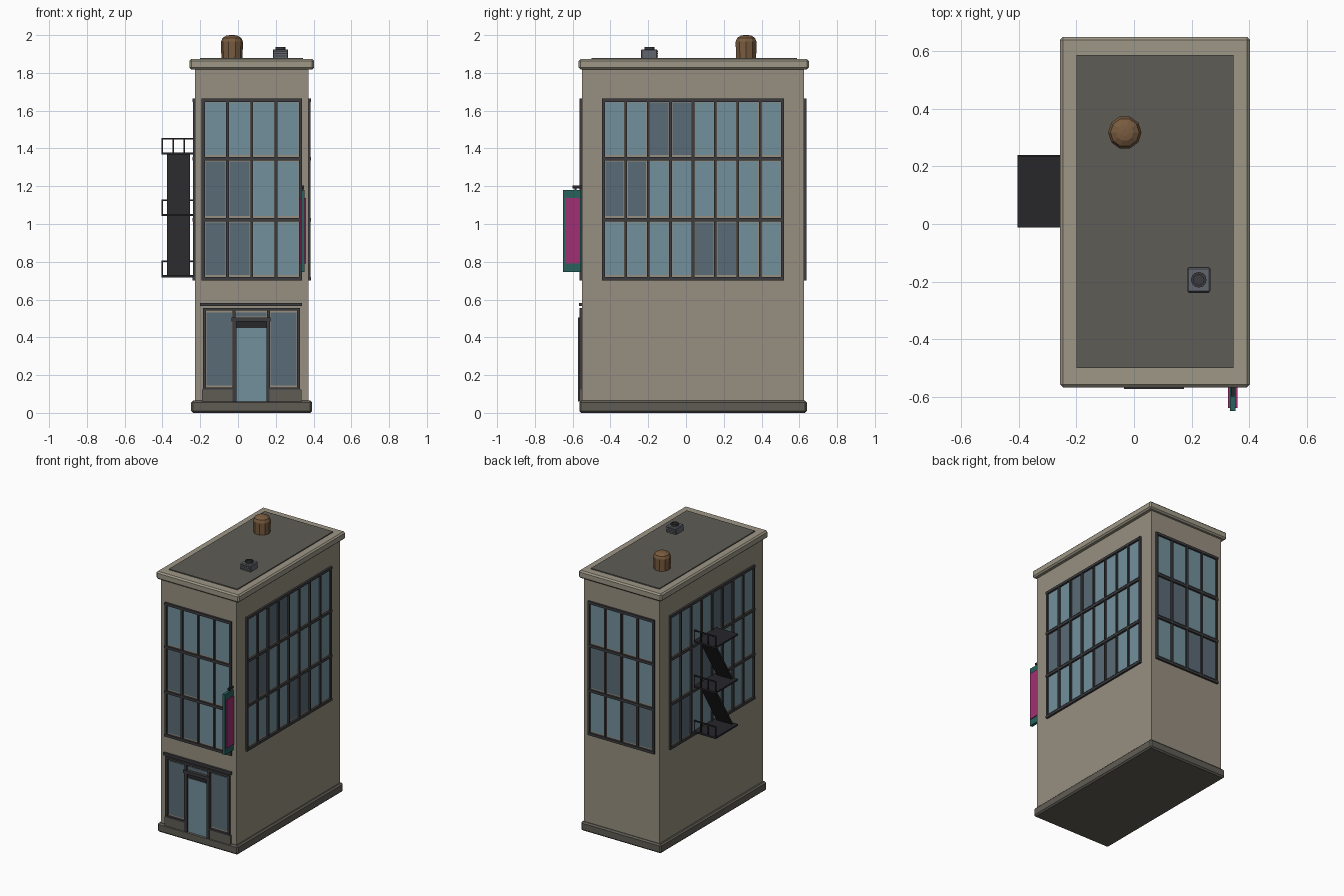
import bpy, bmesh
from math import cos, sin, pi
from mathutils import Matrix, Vector

if "Cube" in bpy.data.objects:
    bpy.data.objects.remove(bpy.data.objects["Cube"])

CX, CY, HX, HY = 0.073, 0.037, 0.30, 0.588      # body centre and half sizes


def mat(name, r, g, b):
    m = bpy.data.materials.new(name)
    m.diffuse_color = (r, g, b, 1)
    m.use_nodes = True
    m.node_tree.nodes["Principled BSDF"].inputs["Base Color"].default_value = m.diffuse_color
    return m


STONE = mat("stone", 0.31, 0.275, 0.215)
TRIM = mat("trim", 0.34, 0.31, 0.24)
BASE = mat("base", 0.115, 0.108, 0.09)
ROOF = mat("roof", 0.11, 0.108, 0.092)
FRAME = mat("frame", 0.045, 0.045, 0.05)
LIGHT = mat("light_glass", 0.17, 0.28, 0.33)
DARK = mat("dark_glass", 0.10, 0.145, 0.18)
IRON = mat("iron", 0.02, 0.02, 0.024)
WOOD = mat("wood", 0.19, 0.105, 0.05)
METAL = mat("metal", 0.12, 0.13, 0.15)
TEAL = mat("teal", 0.02, 0.12, 0.11)
PINK = mat("pink", 0.35, 0.03, 0.17)


def finish(name, bm, material):
    bmesh.ops.recalc_face_normals(bm, faces=bm.faces)
    me = bpy.data.meshes.new(name)
    bm.to_mesh(me)
    bm.free()
    me.materials.append(material)
    ob = bpy.data.objects.new(name, me)
    bpy.context.collection.objects.link(ob)
    return ob


def boxes(name, material, spans, xf=Matrix(), bevel=0):
    """One object from boxes given as (x0, x1, y0, y1, z0, z1)."""
    bm = bmesh.new()
    for x0, x1, y0, y1, z0, z1 in spans:
        m = Matrix.Translation(((x0 + x1) / 2, (y0 + y1) / 2, (z0 + z1) / 2))
        m = m @ Matrix.Diagonal((x1 - x0, y1 - y0, z1 - z0, 1))
        bmesh.ops.create_cube(bm, size=1, matrix=xf @ m)
    if bevel:
        bmesh.ops.bevel(bm, geom=bm.edges[:], offset=bevel, segments=1, affect='EDGES')
    return finish(name, bm, material)


def lathe(name, material, profile, x, y, sides):
    bm = bmesh.new()
    rings = [[bm.verts.new((x + r * cos(2 * pi * i / sides), y + r * sin(2 * pi * i / sides), z))
              for i in range(sides)] for r, z in profile]
    for a, b in zip(rings, rings[1:]):
        for i in range(sides):
            j = (i + 1) % sides
            bm.faces.new((a[i], a[j], b[j], b[i]))
    bm.faces.new(rings[0])
    bm.faces.new(rings[-1])
    return finish(name, bm, material)


# Main masses
boxes("body", STONE, [(CX - HX, CX + HX, CY - HY, CY + HY, 0.03, 1.84)])
boxes("plinth", BASE, [(-0.248, 0.392, -0.565, 0.64, 0, 0.065)], bevel=0.01)
boxes("cornice", TRIM, [(-0.257, 0.403, -0.568, 0.65, 1.818, 1.873)], bevel=0.01)
boxes("roof_deck", ROOF, [(-0.20, 0.345, -0.50, 0.588, 1.85, 1.88)])


# Upper window grids: local x runs along the wall, -y points outward
def window_wall(side, angle, dist, half, rows):
    xf = Matrix.Translation((CX, CY, 0)) @ Matrix.Rotation(angle, 4, 'Z') @ Matrix.Translation((0, -dist, 0))
    n = len(rows[0])
    cell = 2 * half / n
    levels = [1.655, 1.345, 1.022, 0.71]
    bars = [(-half - 0.008, half + 0.008, -0.014, 0.01, z - 0.009, z + 0.009) for z in levels]
    for i in range(n + 1):
        u = -half + i * cell
        w = 0.008 if i in (0, n) else 0.007
        bars.append((u - w, u + w, -0.012, 0.01, 0.702, 1.663))
    boxes(side + "_window_frame", FRAME, bars, xf)
    glass = {"L": [], "D": []}
    for r, row in enumerate(rows):
        for c, kind in enumerate(row):
            u = -half + c * cell
            glass[kind].append((u + 0.011, u + cell - 0.011, -0.004, 0.01,
                                levels[r + 1] + 0.02, levels[r] - 0.013))
    boxes(side + "_light_panes", LIGHT, glass["L"], xf)
    boxes(side + "_dark_panes", DARK, glass["D"], xf)


window_wall("front", 0, HY, 0.257, ["LLLL", "DDLL", "DDLL"])
window_wall("right", pi / 2, HX, 0.475, ["LLDDLLLL", "DDLLLLLL", "LLLLDDLL"])
window_wall("back", pi, HY, 0.257, ["LLLL", "DDLL", "LLDD"])
window_wall("left", -pi / 2, HX, 0.475, ["LLLLDDLL", "LLDDLLLL", "DDLLLLLL"])

# Storefront
F = CY - HY
boxes("shop_bulkhead", BASE, [(-0.19, -0.03, F - 0.014, F + 0.01, 0.06, 0.125),
                              (0.165, 0.335, F - 0.014, F + 0.01, 0.06, 0.125)])
boxes("shop_frame", FRAME,
      [(x - 0.008, x + 0.008, F - 0.014, F + 0.01, 0.06, 0.555) for x in (-0.177, -0.022, 0.162, 0.32)]
      + [(-0.185, 0.328, F - 0.014, F + 0.01, 0.542, 0.556),
         (-0.185, -0.03, F - 0.016, F + 0.01, 0.123, 0.135),
         (0.165, 0.328, F - 0.016, F + 0.01, 0.123, 0.135)])
boxes("shop_cornice", FRAME, [(-0.20, 0.34, F - 0.016, F + 0.01, 0.565, 0.583)])
boxes("shop_panes", DARK, [(-0.166, -0.033, F - 0.004, F + 0.01, 0.146, 0.532),
                           (0.173, 0.309, F - 0.004, F + 0.01, 0.146, 0.532),
                           (-0.012, 0.152, F - 0.004, F + 0.01, 0.51, 0.532)])
boxes("door_frame", FRAME, [(-0.03, -0.008, F - 0.02, F + 0.01, 0.06, 0.5),
                            (0.15, 0.168, F - 0.02, F + 0.01, 0.06, 0.5),
                            (-0.035, 0.173, F - 0.022, F + 0.01, 0.483, 0.505)])
boxes("door_glass", LIGHT, [(-0.008, 0.15, F - 0.008, F + 0.01, 0.06, 0.45)])
boxes("door_transom", IRON, [(-0.008, 0.15, F - 0.012, F + 0.01, 0.45, 0.485)])

# Hanging sign
boxes("sign_board", TEAL, [(0.333, 0.353, -0.65, -0.555, 0.745, 1.18)])
boxes("sign_panels", PINK, [(0.327, 0.359, -0.64, -0.56, 0.79, 1.137)])
boxes("sign_bracket", IRON, [(0.337, 0.349, -0.60, -0.54, 1.188, 1.203),
                             (0.339, 0.347, -0.59, -0.58, 1.17, 1.195)])

# Fire escape on the left wall
floors = [0.725, 1.05, 1.375]
boxes("escape_platforms", IRON, [(-0.405, -0.225, -0.013, 0.24, z - 0.008, z + 0.004) for z in floors])
rails = []
for z in floors:
    rails.append((-0.405, -0.225, 0.232, 0.24, z + 0.073, z + 0.081))
    for x in (-0.405, -0.346, -0.288, -0.233):
        rails.append((x, x + 0.007, 0.232, 0.24, z, z + 0.08))
boxes("escape_railings", IRON, rails)
for i, (z0, z1) in enumerate(zip(floors, floors[1:])):
    a, b = Vector((-0.315, 0.005, z0)), Vector((-0.315, 0.205, z1))
    d = b - a
    xf = Matrix.Translation((a + b) / 2) @ d.to_track_quat('Y', 'Z').to_matrix().to_4x4()
    h = d.length / 2
    boxes(f"escape_stair_{i + 1}", IRON, [(-0.06, 0.06, -h, h, -0.007, 0.007)], xf)

# Rooftop tank and vent
lathe("water_tank", WOOD, [(0.056, 1.87), (0.058, 1.965), (0.05, 1.985), (0.03, 1.997), (0.012, 2.0)],
      -0.032, 0.318, 10)
VX, VY = 0.225, -0.194
boxes("vent_box", METAL, [(VX - 0.041, VX + 0.041, VY - 0.043, VY + 0.043, 1.875, 1.925)], bevel=0.005)
boxes("vent_slats", FRAME, [(VX - 0.036, VX + 0.036, VY - 0.045, VY + 0.045, z, z + 0.005)
                            for z in (1.887, 1.899, 1.911)])
lathe("vent_fan", FRAME, [(0.027, 1.92), (0.027, 1.937), (0.018, 1.937), (0.018, 1.93)], VX, VY, 12)
